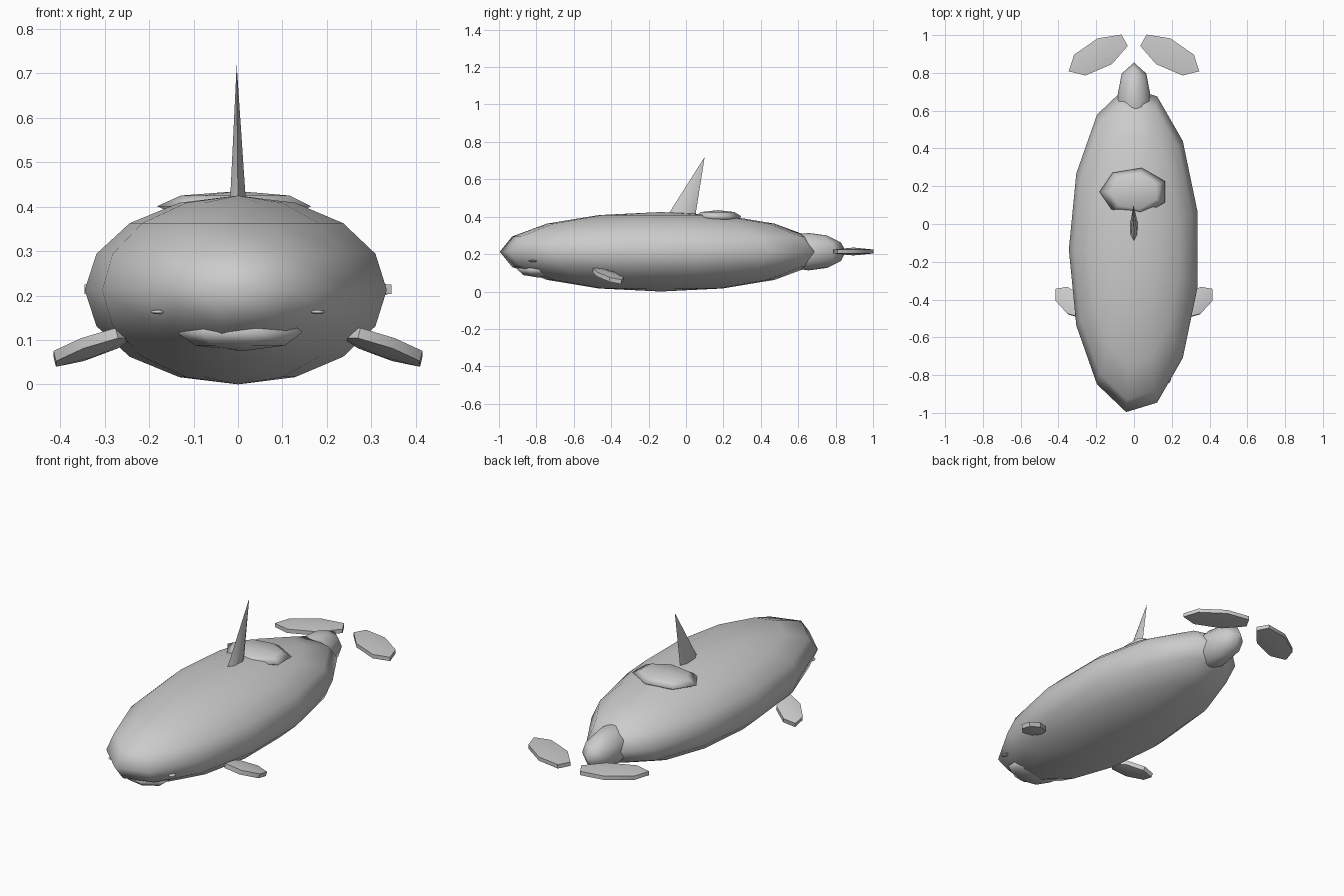
import bpy
import bmesh
from math import radians, sin, cos, pi

cube = bpy.data.objects.get("Cube")
if cube:
    bpy.data.objects.remove(cube)

grey = bpy.data.materials.new("grey skin")
grey.use_nodes = True
colour = (0.6, 0.6, 0.6, 1)
grey.diffuse_color = colour
grey.node_tree.nodes["Principled BSDF"].inputs["Base Color"].default_value = colour


def finish(obj, name, angle):
    obj.name = name
    obj.data.name = name
    obj.data.materials.append(grey)
    bpy.ops.object.select_all(action="DESELECT")
    obj.select_set(True)
    bpy.context.view_layer.objects.active = obj
    if angle is None:
        bpy.ops.object.shade_smooth()
    else:
        bpy.ops.object.shade_smooth_by_angle(angle=radians(angle))
    return obj


def ellipsoid(name, segments, rings, centre, radii, start=180, tilt=0, yaw=0, angle=None):
    """Low-poly sphere whose first meridian lies at the start angle."""
    bpy.ops.mesh.primitive_uv_sphere_add(segments=segments, ring_count=rings, radius=1)
    obj = bpy.context.object
    # Turn the mesh so a known meridian falls on the start angle
    bm = bmesh.new()
    bm.from_mesh(obj.data)
    bm.verts.ensure_lookup_table()
    rim = max(bm.verts, key=lambda v: v.co.x ** 2 + v.co.y ** 2)
    reach = (rim.co.x ** 2 + rim.co.y ** 2) ** 0.5
    c, s = rim.co.x / reach, -rim.co.y / reach
    a = radians(start)
    c, s = c * cos(a) - s * sin(a), s * cos(a) + c * sin(a)
    for v in bm.verts:
        x, y, z = v.co
        v.co = ((x * c - y * s) * radii[0] / reach,
                (x * s + y * c) * radii[1] / reach, z * radii[2])
    bm.to_mesh(obj.data)
    bm.free()
    obj.location = centre
    obj.rotation_euler = (0, radians(tilt), radians(yaw))
    return finish(obj, name, angle)


def dorsal_fin(sides=6):
    """Thin spike leaning backwards."""
    mesh = bpy.data.meshes.new("dorsal_fin")
    bm = bmesh.new()
    base = [bm.verts.new((0.021 * sin(2 * pi * i / sides),
                          -0.025 - 0.075 * cos(2 * pi * i / sides), 0.405))
            for i in range(sides)]
    tip = bm.verts.new((-0.003, 0.1, 0.72))
    bm.faces.new(base)
    for i in range(sides):
        bm.faces.new((base[i], base[(i + 1) % sides], tip))
    bmesh.ops.recalc_face_normals(bm, faces=bm.faces)
    bm.to_mesh(mesh)
    bm.free()
    obj = bpy.data.objects.new("dorsal_fin", mesh)
    bpy.context.collection.objects.link(obj)
    finish(obj, "dorsal_fin", 40)


# Body, back patch, jaw and tail stump
ellipsoid("body", 13, 8, (0, -0.135, 0.2125), (0.345, 0.867, 0.2125))
ellipsoid("back_patch", 7, 4, (0, 0.17, 0.401), (0.182, 0.13, 0.034))
ellipsoid("lower_jaw", 7, 4, (0.01, -0.79, 0.118), (0.15, 0.115, 0.043))
ellipsoid("tail_stump", 8, 6, (0, 0.655, 0.213), (0.092, 0.2, 0.1))
dorsal_fin()

# Paired flippers, flukes and eyes
for side, label in ((1, "left"), (-1, "right")):
    start = 0 if side > 0 else 180
    ellipsoid(label + "_flipper", 7, 3, (side * 0.33, -0.415, 0.085),
              (0.113, 0.062, 0.024), start, side * 17.5, side * 40, 40)
    ellipsoid(label + "_fluke", 7, 3, (side * 0.19, 0.895, 0.214),
              (0.178, 0.08, 0.021), start, 0, side * -29, 40)
    ellipsoid(label + "_eye", 8, 6, (side * 0.18, -0.82, 0.163),
              (0.016, 0.024, 0.005), start)
